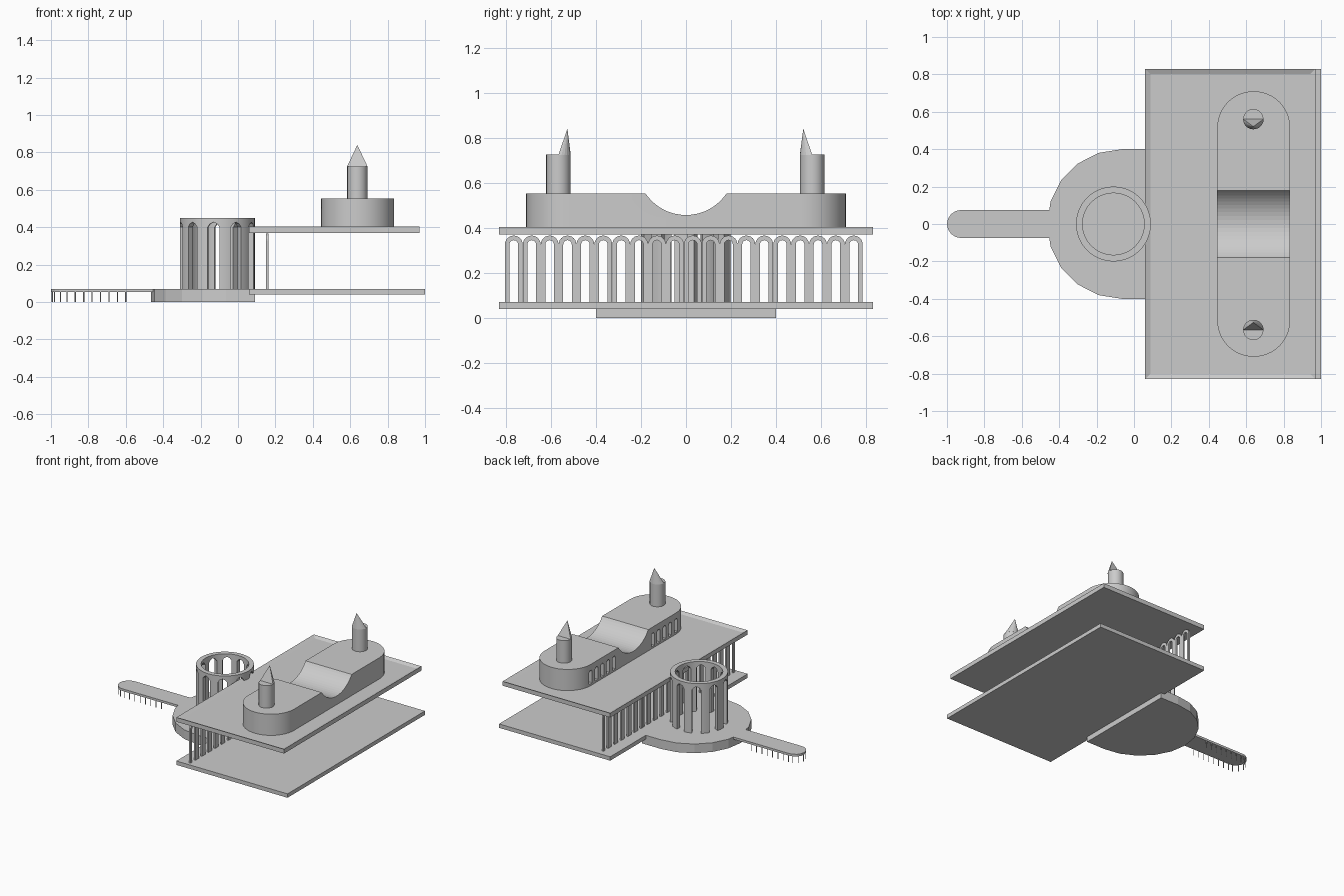
import bpy, bmesh
from math import sin, cos, pi, radians
from mathutils import Matrix

if "Cube" in bpy.data.objects:
    bpy.data.objects.remove(bpy.data.objects["Cube"])


def to_object(name, bm):
    bmesh.ops.recalc_face_normals(bm, faces=bm.faces[:])
    mesh = bpy.data.meshes.new(name)
    bm.to_mesh(mesh)
    bm.free()
    ob = bpy.data.objects.new(name, mesh)
    bpy.context.collection.objects.link(ob)
    return ob


def add_prism(bm, pts, lo, hi, axis='z', mat=None):
    """Extrude a 2D outline along z (xy outline) or x (yz outline)."""
    place = (lambda a, b, h: (a, b, h)) if axis == 'z' else (lambda a, b, h: (h, a, b))
    low = [bm.verts.new(place(a, b, lo)) for a, b in pts]
    top = [bm.verts.new(place(a, b, hi)) for a, b in pts]
    n = len(pts)
    bm.faces.new(low[::-1])
    cap = bm.faces.new(top)
    for i in range(n):
        j = (i + 1) % n
        bm.faces.new((low[i], low[j], top[j], top[i]))
    if mat:
        bmesh.ops.transform(bm, matrix=mat, verts=low + top)
    return cap


def prism(name, pts, lo, hi, axis='z'):
    bm = bmesh.new()
    add_prism(bm, pts, lo, hi, axis)
    return to_object(name, bm)


def arc(cx, cy, r, a0, a1, n):
    return [(cx + r * cos(radians(a0 + (a1 - a0) * i / n)),
             cy + r * sin(radians(a0 + (a1 - a0) * i / n))) for i in range(n + 1)]


def rect(x0, x1, y0, y1):
    return [(x0, y0), (x1, y0), (x1, y1), (x0, y1)]


def cut(ob, cutter):
    mod = ob.modifiers.new("cut", 'BOOLEAN')
    mod.operation = 'DIFFERENCE'
    mod.solver = 'EXACT'
    mod.object = cutter
    cutter.hide_render = True
    cutter.hide_viewport = True


def smooth(ob):
    bpy.ops.object.select_all(action='DESELECT')
    ob.select_set(True)
    bpy.context.view_layer.objects.active = ob
    bpy.ops.object.shade_smooth_by_angle(angle=radians(25))


# Floor slab, faceted terrace and jetty
prism("floor_slab", rect(0.06, 1.0, -0.83, 0.83), 0.04, 0.07)
prism("terrace", [(0.09, -0.40), (0.09, 0.40)] + arc(-0.065, 0, 0.40, 90, 270, 10), 0, 0.07)
prism("jetty", [(-0.44, -0.075), (-0.44, 0.075)] + arc(-0.925, 0, 0.075, 90, 270, 8), 0.053, 0.07)

# Thin piles along both edges of the jetty and around its tip
bm = bmesh.new()
spots = [(-0.60 - 0.045 * i, s * 0.068) for i in range(8) for s in (-1, 1)]
spots += arc(-0.925, 0, 0.068, 110, 250, 4)
for x, y in spots:
    add_prism(bm, arc(x, y, 0.003, 0, 300, 5), 0, 0.055)
to_object("jetty_piles", bm)

# Round open tower with pointed openings
bm = bmesh.new()
N = 60
rings = [[bm.verts.new((-0.11 + r * cos(2 * pi * i / N), r * sin(2 * pi * i / N), z))
          for i in range(N)] for r, z in ((0.2, 0.07), (0.2, 0.45), (0.165, 0.45), (0.165, 0.07))]
for k in range(4):
    a, b = rings[k], rings[(k + 1) % 4]
    for i in range(N):
        j = (i + 1) % N
        bm.faces.new((a[i], a[j], b[j], b[i]))
tower = to_object("round_tower", bm)
smooth(tower)
bm = bmesh.new()
opening = [(-0.032, 0.05), (0.032, 0.05), (0.032, 0.40), (0.02, 0.417),
           (0, 0.427), (-0.02, 0.417), (-0.032, 0.40)]
for i in range(10):
    turn = Matrix.Translation((-0.11, 0, 0)) @ Matrix.Rotation(radians(-96 + 36 * i), 4, 'Z')
    add_prism(bm, opening, 0.13, 0.25, 'x', turn)
cut(tower, to_object("tower_opening_cutter", bm))

# Arcade of twenty arches between floor and roof
bm = bmesh.new()
for i in range(20):
    y = -0.765 + 0.0795 * i
    outline = ([(y + 0.0395, 0.07)] + arc(y, 0.326, 0.0395, 0, 180, 12) + [(y - 0.0395, 0.07),
               (y - 0.019, 0.07)] + arc(y, 0.326, 0.019, 180, 0, 12) + [(y + 0.019, 0.07)])
    add_prism(bm, outline, 0.15, 0.162, 'x')
to_object("arcade", bm)

# Roof deck with a raised rim
bm = bmesh.new()
cap = add_prism(bm, rect(0.06, 0.97, -0.83, 0.83), 0.37, 0.403)
bmesh.ops.recalc_face_normals(bm, faces=bm.faces[:])
bmesh.ops.inset_region(bm, faces=[cap], thickness=0.04)
bmesh.ops.translate(bm, verts=cap.verts[:], vec=(0, 0, -0.012))
to_object("roof_deck", bm)

# Upper hall with rounded ends, a curved dip and window recesses
hall = prism("upper_hall", arc(0.64, 0.515, 0.195, 0, 180, 24)
             + arc(0.64, -0.515, 0.195, 180, 360, 24), 0.385, 0.553)
smooth(hall)
bm = bmesh.new()
add_prism(bm, arc(0, 0.674, 0.217, 0, 354.375, 63), 0.3, 1.0, 'x')
for s in (-1, 1):
    for i in range(5):
        y = s * (0.235 + 0.07 * i)
        window = [(y - 0.018, 0.405), (y + 0.018, 0.405)] + arc(y, 0.49, 0.018, 0, 180, 8)
        add_prism(bm, window, 0.40, 0.475, 'x')
cut(hall, to_object("hall_cutter", bm))

# Turrets, each with a half-cone spire on the inner side
for side, s, y in (("front", -1, -0.567), ("back", 1, 0.561)):
    smooth(prism(side + "_turret", arc(0.638, y, 0.054, 0, 345, 23), 0.54, 0.725))
    bm = bmesh.new()
    base = [bm.verts.new((px, y - s * py, 0.724)) for px, py in arc(0.638, 0, 0.055, 0, 180, 12)]
    tip = bm.verts.new((0.638, y - s * 0.04, 0.84))
    bm.faces.new(base)
    for i in range(len(base)):
        bm.faces.new((base[i], base[(i + 1) % len(base)], tip))
    to_object(side + "_spire", bm)
